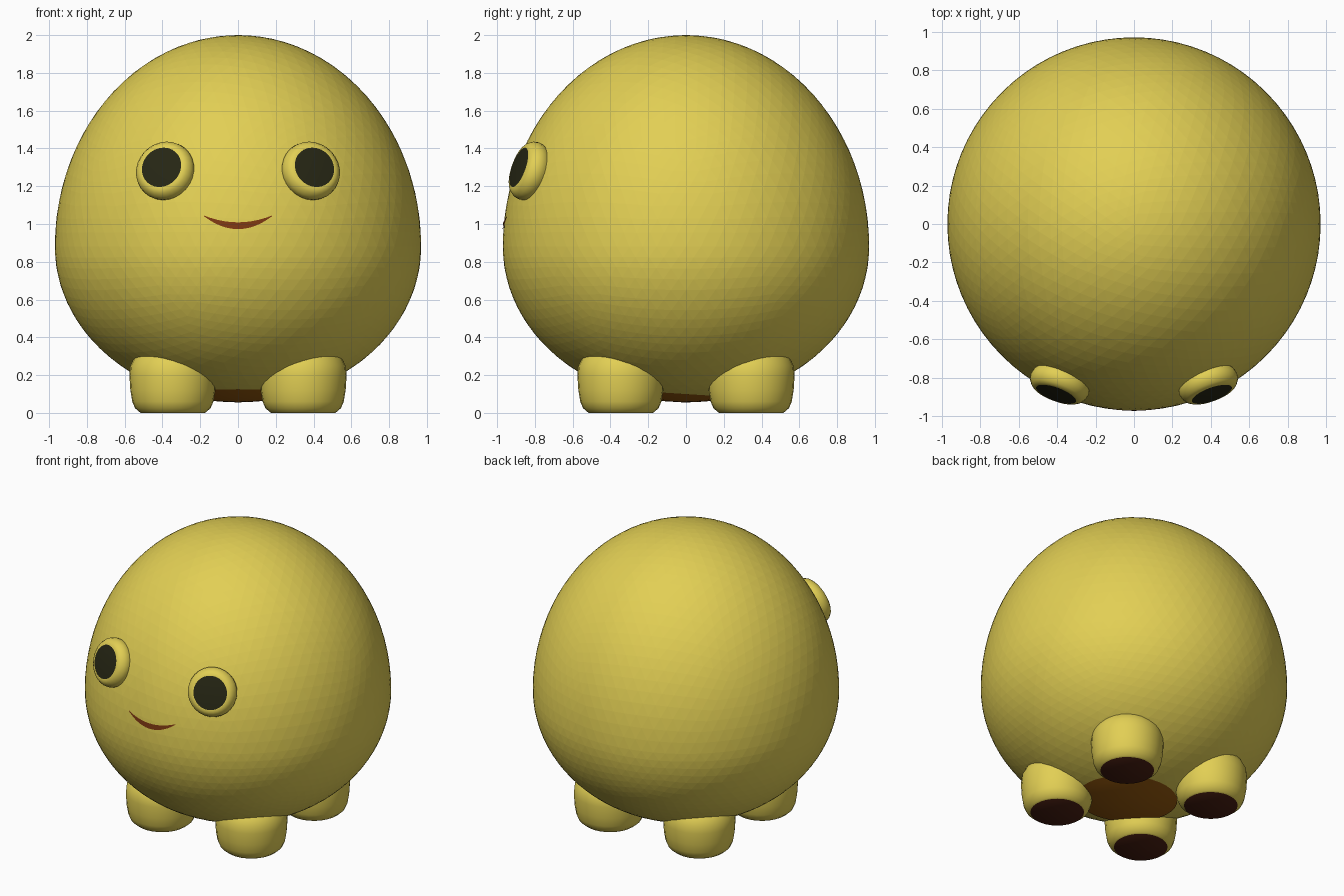
import bpy, bmesh, math
from mathutils import Vector, Matrix

if "Cube" in bpy.data.objects:
    bpy.data.objects.remove(bpy.data.objects["Cube"])


def material(name, r, g, b):
    m = bpy.data.materials.new(name)
    m.diffuse_color = [(c / 255 / 12.92 if c < 11 else ((c / 255 + 0.055) / 1.055) ** 2.4)
                       for c in (r, g, b)] + [1]
    m.use_nodes = True
    m.node_tree.nodes["Principled BSDF"].inputs["Base Color"].default_value = m.diffuse_color
    return m


YELLOW = material("yellow", 226, 207, 84)
BLACK = material("pupil_black", 38, 38, 20)
MOUTH = material("mouth_brown", 125, 56, 18)
SOLE = material("sole_brown", 72, 30, 17)
ORANGE = material("belly_orange", 155, 92, 15)

R, MID, UP, DOWN = 0.97, 0.88, 1.12, 0.82   # egg radius, widest height, half heights


def finish(name, bm, mats, smooth=None):
    me = bpy.data.meshes.new(name)
    bm.to_mesh(me)
    bm.free()
    ob = bpy.data.objects.new(name, me)
    bpy.context.collection.objects.link(ob)
    for m in mats:
        me.materials.append(m)
    if smooth:
        bpy.ops.object.select_all(action='DESELECT')
        ob.select_set(True)
        bpy.context.view_layer.objects.active = ob
        bpy.ops.object.shade_smooth_by_angle(angle=math.radians(smooth))
    return ob


def lathe(name, profile, mats, where, axis=(0, 0, 1), n=28):
    """Spin (radius, height) points about an axis; the last point's cap takes the second material."""
    bm = bmesh.new()
    rings = [[bm.verts.new((r * math.cos(2 * math.pi * i / n), r * math.sin(2 * math.pi * i / n), h))
              for i in range(n)] for r, h in profile]
    for a, b in zip(rings, rings[1:]):
        for i in range(n):
            j = (i + 1) % n
            bm.faces.new((a[i], a[j], b[j], b[i]))
    bm.faces.new(rings[0][::-1])
    cap = bm.faces.new(rings[-1])
    cap.material_index = 1
    bm.transform(Matrix.Translation(where) @ Vector(axis).to_track_quat('Z', 'Y').to_matrix().to_4x4())
    return finish(name, bm, mats, 40)


# egg-shaped body, finely faceted
bm = bmesh.new()
bmesh.ops.create_icosphere(bm, subdivisions=5, radius=1)
for v in bm.verts:
    v.co = (v.co.x * R, v.co.y * R, MID + v.co.z * (UP if v.co.z > 0 else DOWN))
finish("body", bm, [YELLOW])

# four stubby feet with dark soles
foot = [(0.18, 0.32), (0.205, 0.29), (0.225, 0.25), (0.23, 0.20), (0.225, 0.12),
        (0.215, 0.06), (0.20, 0.025), (0.178, 0.006), (0.17, 0.0)]
for sx, side in ((-1, "left"), (1, "right")):
    for sy, end in ((-1, "front"), (1, "back")):
        lathe(f"{end}_{side}_foot", [(r, -z) for r, z in foot], [YELLOW, SOLE],
              (sx * 0.345, sy * 0.345, 0), (0, 0, -1))

# raised eyes with flat pupils
eye = [(0.13, -0.13), (0.155, -0.085), (0.16, -0.06), (0.155, -0.035),
       (0.14, -0.013), (0.125, -0.003), (0.11, 0.0)]
for sx, side in ((-1, "left"), (1, "right")):
    lathe(f"{side}_eye", eye, [YELLOW, BLACK], (sx * 0.405, -0.885, 1.3), (sx * 0.32, -0.88, 0.31))

# crescent smile lying on the body
bm = bmesh.new()
rows = []
for i in range(21):
    t = i / 10 - 1
    x = 0.18 * t
    low = 0.973 + 0.068 * t * t
    row = []
    for z in (low, low + 0.004 + 0.032 * (1 - t * t)):
        r = R * math.sqrt(1 - ((z - MID) / UP) ** 2)
        row.append(bm.verts.new((x, -math.sqrt(r * r - x * x) - 0.004, z)))
    rows.append(row)
for a, b in zip(rows, rows[1:]):
    bm.faces.new((a[0], b[0], b[1], a[1]))
finish("mouth", bm, [MOUTH])

# orange patch under the belly, reaching a little forward
bm = bmesh.new()
bmesh.ops.create_grid(bm, x_segments=2, y_segments=2, size=1)
bm.clear()
rings = []
for k in range(1, 8):
    ring = []
    for i in range(32):
        a = 2 * math.pi * i / 32
        x, y = 0.32 * k / 7 * math.cos(a), -0.07 + 0.32 * k / 7 * math.sin(a)
        z = MID - DOWN * math.sqrt(1 - (x * x + y * y) / R ** 2) - 0.004
        ring.append(bm.verts.new((x, y, z)))
    rings.append(ring)
bm.faces.new(rings[0][::-1])
for a, b in zip(rings, rings[1:]):
    for i in range(32):
        j = (i + 1) % 32
        bm.faces.new((a[j], a[i], b[i], b[j]))
bmesh.ops.recalc_face_normals(bm, faces=bm.faces)
if sum(f.normal.z for f in bm.faces) > 0:
    bmesh.ops.reverse_faces(bm, faces=bm.faces)
finish("belly_patch", bm, [ORANGE], 40)
